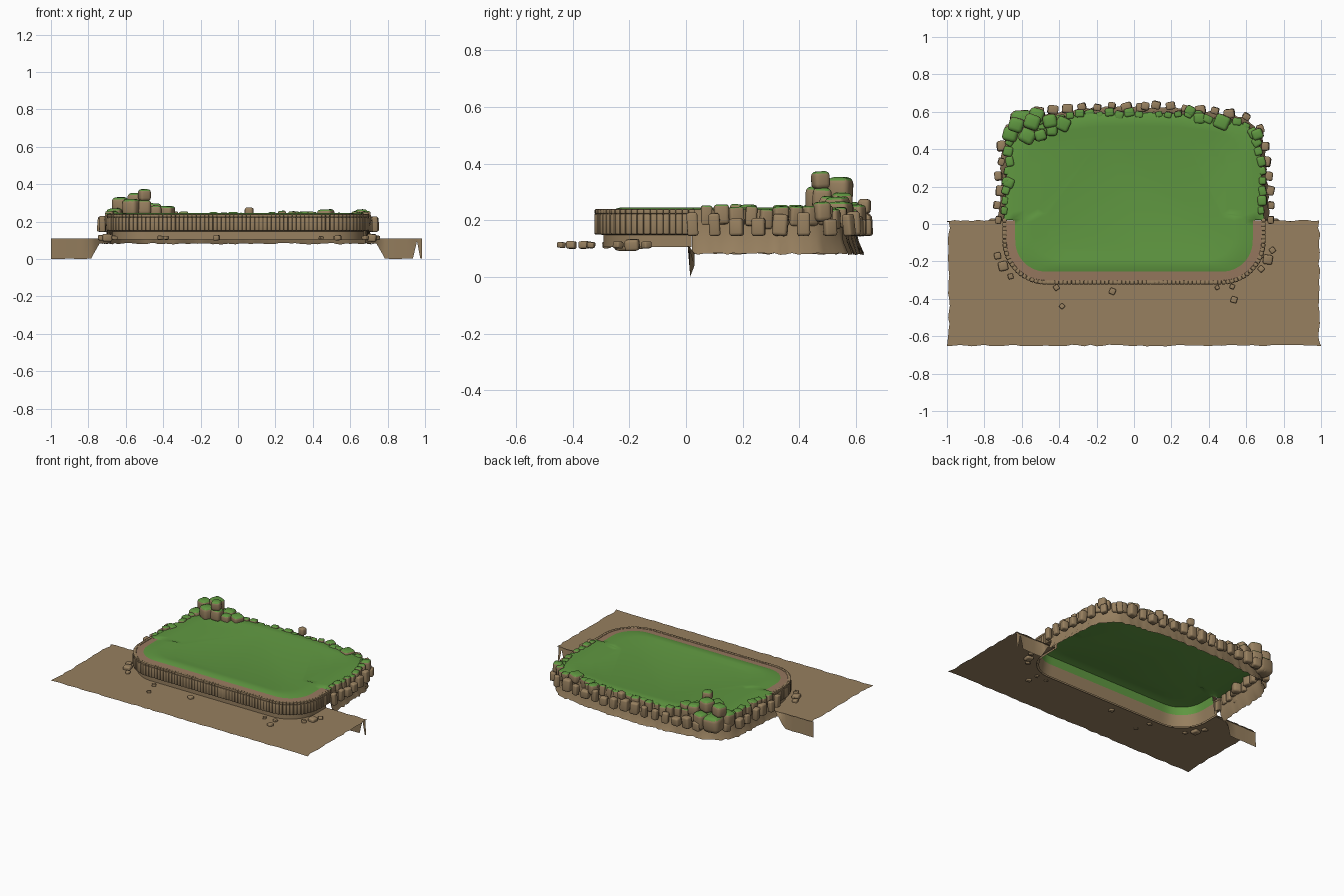
import bpy, bmesh, math, random
from mathutils import Vector, Matrix, Euler

if "Cube" in bpy.data.objects:
    bpy.data.objects.remove(bpy.data.objects["Cube"])

random.seed(7)
rnd = random.uniform


def material(name, rgb):
    m = bpy.data.materials.new(name)
    m.diffuse_color = (*rgb, 1)
    m.use_nodes = True
    m.node_tree.nodes["Principled BSDF"].inputs["Base Color"].default_value = m.diffuse_color
    return m


EARTH = material("earth brown", (0.31, 0.215, 0.115))
GRASS = material("grass green", (0.115, 0.31, 0.052))
RIM = material("rim clay", (0.31, 0.19, 0.115))
MATS = [EARTH, GRASS, RIM]


def finish(name, bm, angle=40):
    me = bpy.data.meshes.new(name)
    bm.to_mesh(me)
    bm.free()
    for m in MATS:
        me.materials.append(m)
    for p in me.polygons:
        p.use_smooth = True
    me.set_sharp_from_angle(angle=math.radians(angle))
    ob = bpy.data.objects.new(name, me)
    bpy.context.collection.objects.link(ob)
    return ob


def arc(cx, cy, rx, ry, a0, a1, n=12):
    return [(cx + rx * math.cos(math.radians(a0 + (a1 - a0) * i / n)),
             cy + ry * math.sin(math.radians(a0 + (a1 - a0) * i / n))) for i in range(n + 1)]


# Plan of the terrace: front run (right to left) and back run (left to right), both clockwise
FRONT = [(0.69, 0.02)] + arc(0.47, -0.09, 0.22, 0.22, 0, -90) + arc(-0.47, -0.09, 0.22, 0.22, -90, -180) + [(-0.69, 0.02)]
BACK = [(-0.69, 0.02)] + arc(-0.5, 0.38, 0.17, 0.17, 180, 100) + [(-0.25, 0.585), (0, 0.59), (0.25, 0.585)] \
    + arc(0.5, 0.38, 0.17, 0.17, 80, 0) + [(0.69, 0.02)]


def sample(path, n):
    """Even samples of a path as (point, outward normal)."""
    pts = [Vector(p) for p in path]
    seg = [(b - a).length for a, b in zip(pts, pts[1:])]
    total, out = sum(seg), []
    for i in range(n):
        d, k = total * i / (n - 1), 0
        while k < len(seg) - 1 and d > seg[k]:
            d -= seg[k]
            k += 1
        t = (pts[k + 1] - pts[k]).normalized()
        out.append((pts[k] + t * d, Vector((-t.y, t.x))))
    return out


def sweep(bm, path, n, profile, mats, jag=0, zjag=0):
    """Sweep a profile of (offset, z) along a path; the last row may be ragged."""
    rows = []
    for p, nrm in sample(path, n):
        row = []
        for i, (o, z) in enumerate(profile):
            last = i == len(profile) - 1
            q = p + nrm * (o + (rnd(-jag, jag) if i >= len(profile) - 2 else 0))
            row.append(bm.verts.new((q.x, q.y, z + (rnd(-zjag, zjag) if last else 0))))
        rows.append(row)
    for a, b in zip(rows, rows[1:]):
        for i, m in enumerate(mats):
            bm.faces.new((a[i], a[i + 1], b[i + 1], b[i])).material_index = m


def normal_fix():
    # Clockwise travel has its outside on the left-hand normal
    p, n = sample(BACK, 9)[4]
    assert n.y > 0


normal_fix()


def block(bm, loc, size, turn=0.0, tilt=0.0, bevel=0.25, segs=3, green=False):
    """Rounded block, optionally with a mossy top."""
    tmp = bmesh.new()
    bmesh.ops.create_cube(tmp, size=1)
    bmesh.ops.scale(tmp, vec=size, verts=tmp.verts)
    bmesh.ops.bevel(tmp, geom=tmp.edges[:], offset=min(size) * bevel, segments=segs,
                    profile=0.5, affect='EDGES', clamp_overlap=True)
    rot = Euler((rnd(-tilt, tilt), rnd(-tilt, tilt), turn)).to_matrix().to_4x4()
    bmesh.ops.transform(tmp, matrix=Matrix.Translation(loc) @ rot, verts=tmp.verts)
    tmp.normal_update()
    for f in tmp.faces:
        f.material_index = 1 if green and f.normal.z > 0.6 else 0
    me = bpy.data.meshes.new("tmp")
    tmp.to_mesh(me)
    tmp.free()
    bm.from_mesh(me)
    bpy.data.meshes.remove(me)


# Lawn: shallow dish with a slightly raised border
bm = bmesh.new()
edge = [p - n * 0.052 for p, n in sample(FRONT, 60)] + [p + n * 0.005 for p, n in sample(BACK, 60)]
centre = Vector((0, 0.16))
rings = []
for s, z in ((1, 0.238), (0.93, 0.246), (0.84, 0.246), (0.74, 0.238)):
    rings.append([bm.verts.new((*(centre + (p - centre) * s), z)) for p in edge])
for a, b in zip(rings, rings[1:]):
    for i in range(len(a)):
        j = (i + 1) % len(a)
        bm.faces.new((a[i], b[i], b[j], a[j]))
bm.faces.new(rings[-1])
for f in bm.faces:
    f.material_index = 1
    f.normal_update()
    if f.normal.z < 0:
        f.normal_flip()
finish("lawn", bm)

# Front retaining wall with clay rim on top, recessed footing and inner lining
bm = bmesh.new()
sweep(bm, FRONT, 90, [(-0.055, 0.239), (-0.005, 0.236), (-0.005, 0.15), (-0.018, 0.148), (-0.018, 0.105)], [2, 0, 0, 0])
finish("retaining_wall", bm)
bm = bmesh.new()
sweep(bm, FRONT, 90, [(-0.054, 0.238), (-0.045, 0.185), (-0.03, 0.105)], [1, 0])
finish("wall_lining", bm)

# Two courses of upright stones along the front wall
bm = bmesh.new()
for p, n in sample(FRONT, 84):
    turn = math.atan2(n.y, n.x)
    w = rnd(0.021, 0.025)
    q = p + n * 0.002
    block(bm, (q.x, q.y, 0.187), (0.024, w, 0.074), turn, 0, 0.25, 2)
    block(bm, (q.x, q.y, 0.231), (0.022, w, 0.017), turn, 0, 0.25, 2)
finish("wall_stones", bm)

# Ragged flared cliff around the back
bm = bmesh.new()
sweep(bm, BACK, 110, [(0.003, 0.238), (0.008, 0.18), (0.016, 0.125), (0.035, 0.082)], [0, 0, 0], 0.006, 0.004)
finish("cliff", bm)

# Ground sheet cut out around the terrace, with ragged borders
bm = bmesh.new()
Z = 0.11
N = 60
outline = [(-1 + 2 * i / N, -0.65 + rnd(-0.005, 0.005)) for i in range(N + 1)]
outline += [(0.99 + rnd(-0.006, 0.006), -0.63 + 0.64 * i / 20) for i in range(20)]
outline += [(0.99 - 0.31 * i / 10, 0.018 + rnd(-0.005, 0.005)) for i in range(10)]
outline += [tuple(p - n * 0.018) for p, n in sample(FRONT, 60)]
outline += [(-0.99 + 0.31 * i / 10, 0.018 + rnd(-0.005, 0.005)) for i in range(9, -1, -1)]
outline += [(-0.99 + rnd(-0.006, 0.006), 0.01 - 0.64 * i / 20) for i in range(1, 20)]
f = bm.faces.new([bm.verts.new((x, y, Z)) for x, y in outline])
bmesh.ops.triangulate(bm, faces=[f])
finish("ground", bm)

# Earth banks dropping from the back border of the ground on both sides
for side, name in ((-1, "bank_left"), (1, "bank_right")):
    bm = bmesh.new()
    end = [(0.96, 0.0), (1.0, 0.0)] if side < 0 else [(0.935, 0.002), (0.957, 0.095), (0.975, 0.002), (0.985, 0.002)]
    prev = None
    for x, zb in [(0.68, 0.085), (0.74, 0.082), (0.765, 0.04), (0.785, 0.002), (0.84, 0.0), (0.9, 0.002)] + end:
        y = rnd(0.004, 0.012)
        low = 0.03 if x < 0.77 else 0.015
        cur = [bm.verts.new((side * x, y, Z)), bm.verts.new((side * x, low, zb))]
        if prev:
            bm.faces.new((prev[0], cur[0], cur[1], prev[1]))
        prev = cur
    finish(name, bm)

# Mossy stones along the back border
bm = bmesh.new()
for p, n in sample(BACK, 44)[1:-1]:
    q = p + n * rnd(-0.012, 0.012)
    s = rnd(0.036, 0.056)
    top = rnd(0.238, 0.258)
    block(bm, (q.x, q.y, top - 0.035), (s * rnd(0.75, 1), s, 0.07),
          math.atan2(n.y, n.x) + rnd(-0.3, 0.3), 0.08, green=True)
finish("border_stones", bm)

# Bare stones standing against the cliff
bm = bmesh.new()
for p, n in sample(BACK, 30):
    q = p + n * rnd(0.032, 0.052)
    s = rnd(0.038, 0.058)
    h = rnd(0.055, 0.085)
    block(bm, (q.x, q.y, 0.145 + h / 2), (s * 0.85, s, h),
          math.atan2(n.y, n.x) + rnd(-0.3, 0.3), 0.08)
finish("cliff_stones", bm)

# Boulder pile in the back left corner and larger boulders at the back right: x, y, z, width, height
boulders = [(-0.63, 0.53, 0.29, 0.08, 0.08), (-0.545, 0.545, 0.31, 0.085, 0.085), (-0.57, 0.47, 0.275, 0.085, 0.09),
            (-0.50, 0.48, 0.275, 0.07, 0.08), (-0.50, 0.475, 0.342, 0.062, 0.062), (-0.45, 0.55, 0.26, 0.075, 0.075),
            (-0.38, 0.535, 0.255, 0.075, 0.055), (-0.44, 0.50, 0.255, 0.06, 0.06), (-0.60, 0.55, 0.20, 0.12, 0.11),
            (-0.52, 0.58, 0.21, 0.08, 0.11), (-0.66, 0.48, 0.22, 0.08, 0.1),
            (0.47, 0.545, 0.235, 0.08, 0.06), (0.30, 0.605, 0.22, 0.055, 0.07), (0.35, 0.565, 0.228, 0.06, 0.05),
            (0.66, 0.48, 0.23, 0.06, 0.07), (-0.67, 0.22, 0.22, 0.06, 0.07), (0.06, 0.63, 0.25, 0.045, 0.05)]
bm = bmesh.new()
for x, y, z, w, h in boulders:
    block(bm, (x, y, z), (w, w * 0.95, h), rnd(-0.5, 0.5), 0.06, 0.28, green=x != 0.06)
finish("boulders", bm)

# Loose pebbles on the ground: x, y, size
pebbles = [(-0.73, -0.17, 0.035), (-0.70, -0.225, 0.05), (-0.66, -0.28, 0.028), (-0.415, -0.34, 0.028),
           (-0.385, -0.44, 0.025), (-0.115, -0.36, 0.033), (0.445, -0.34, 0.022), (0.525, -0.335, 0.025),
           (0.535, -0.405, 0.033), (0.715, -0.19, 0.05), (0.74, -0.14, 0.03), (0.68, -0.24, 0.03)]
bm = bmesh.new()
for x, y, s in pebbles:
    block(bm, (x, y, 0.113), (s, s, s * 0.8), rnd(0, 1.5), 0.1)
finish("pebbles", bm)
